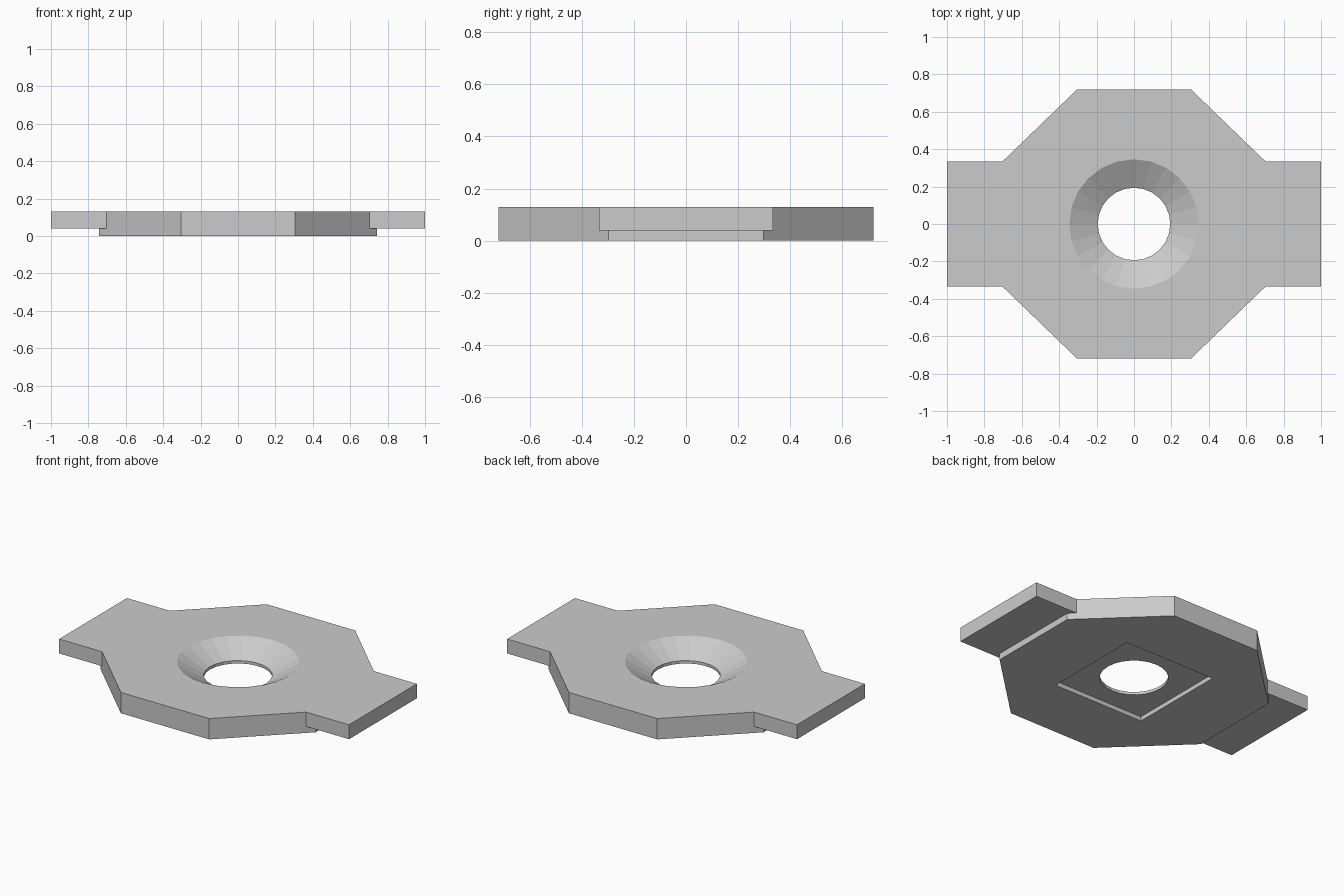
import bpy, bmesh, math

old = bpy.data.objects.get("Cube")
if old:
    bpy.data.objects.remove(old, do_unlink=True)

THICK = 0.13      # overall plate thickness
TAB_Z = 0.04      # underside of the tabs
RECESS = 0.027    # depth of the square pocket below
SEGMENTS = 24

grey = bpy.data.materials.new("plain grey")
grey.use_nodes = True
grey.diffuse_color = (0.6, 0.6, 0.6, 1)
grey.node_tree.nodes["Principled BSDF"].inputs["Base Color"].default_value = (0.6, 0.6, 0.6, 1)


def loft(name, rings):
    """Closed solid through a stack of (outline, height) rings."""
    bm = bmesh.new()
    loops = [[bm.verts.new((x, y, z)) for x, y in pts] for pts, z in rings]
    bm.faces.new(loops[0][::-1])
    bm.faces.new(loops[-1])
    n = len(loops[0])
    for low, high in zip(loops, loops[1:]):
        for i in range(n):
            j = (i + 1) % n
            bm.faces.new((low[i], low[j], high[j], high[i]))
    bmesh.ops.recalc_face_normals(bm, faces=bm.faces)
    mesh = bpy.data.meshes.new(name)
    bm.to_mesh(mesh)
    bm.free()
    mesh.materials.append(grey)
    obj = bpy.data.objects.new(name, mesh)
    bpy.context.scene.collection.objects.link(obj)
    return obj


def rect(x, y):
    return [(-x, -y), (x, -y), (x, y), (-x, y)]


def circle(r):
    step = math.tau / SEGMENTS
    return [(r * math.cos(i * step), r * math.sin(i * step)) for i in range(SEGMENTS)]


def combine(target, tool, operation):
    """Apply a boolean and remove the tool."""
    tool.hide_render = True
    mod = target.modifiers.new(tool.name, "BOOLEAN")
    mod.object, mod.operation, mod.solver = tool, operation, "EXACT"
    bpy.context.view_layer.objects.active = target
    bpy.ops.object.modifier_apply(modifier=mod.name)
    bpy.data.objects.remove(tool, do_unlink=True)


# Octagonal plate
corner = [(0.742, 0.297), (0.305, 0.719)]
octagon = (corner + [(-x, y) for x, y in corner[::-1]]
           + [(-x, -y) for x, y in corner] + [(x, -y) for x, y in corner[::-1]])
plate = loft("plate", [(octagon, 0), (octagon, THICK)])

# Raised side tabs, one bar through the plate
tabs = loft("side_tabs", [(rect(1, 0.334), TAB_Z), (rect(1, 0.334), THICK)])
combine(plate, tabs, "UNION")

# Square pocket underneath
pocket = loft("square_pocket", [(rect(0.314, 0.314), -0.1), (rect(0.314, 0.314), RECESS)])
combine(plate, pocket, "DIFFERENCE")

# Countersunk centre hole
sink = loft("countersunk_hole", [(circle(0.194), -0.1), (circle(0.194), 0.045),
                                 (circle(0.346), THICK), (circle(0.346), 0.3)])
combine(plate, sink, "DIFFERENCE")
